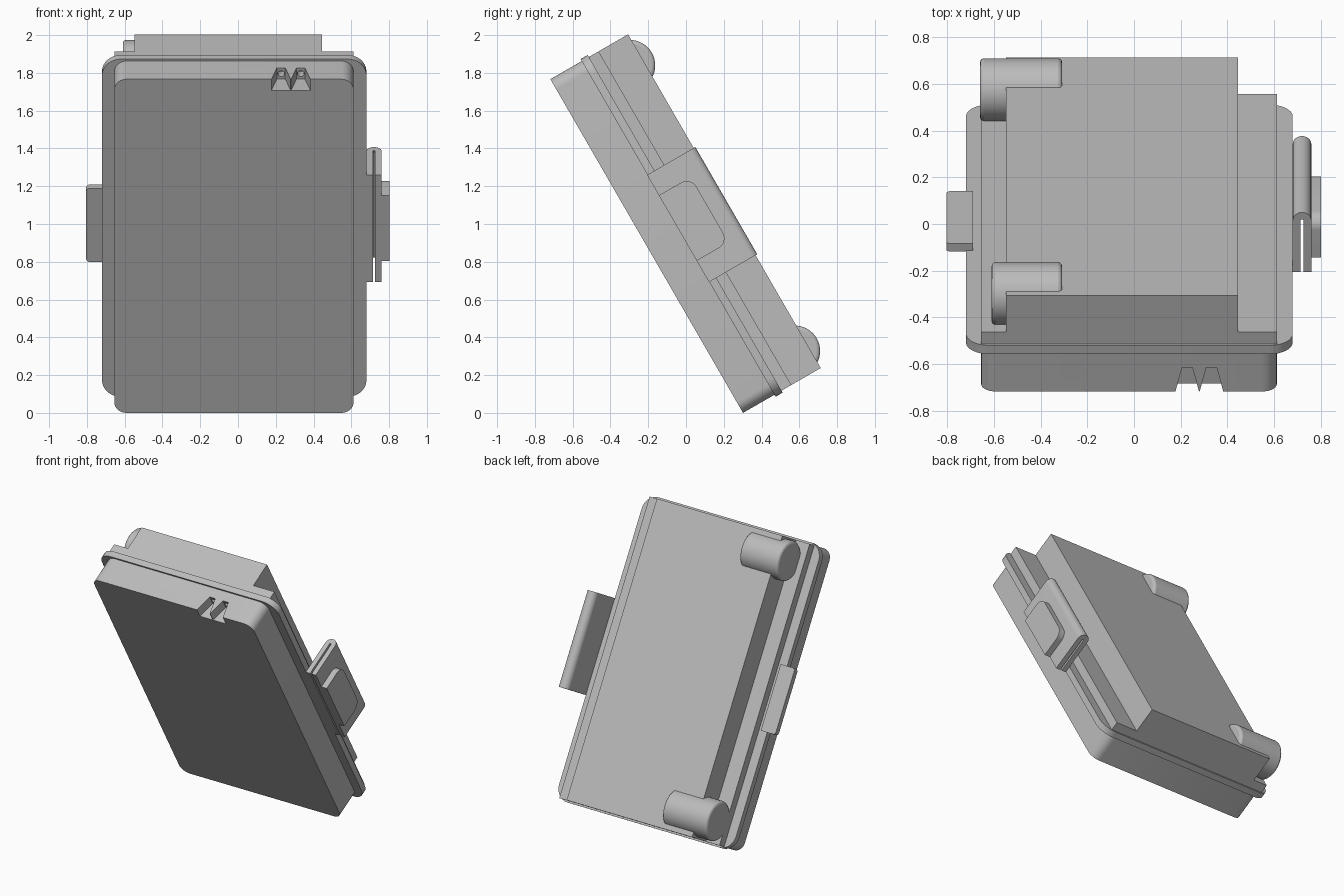
import bpy, bmesh, math
from mathutils import Matrix, Vector

if "Cube" in bpy.data.objects:
    bpy.data.objects.remove(bpy.data.objects["Cube"])

# Local axes: x across, y depth from the front face, z along the case length
TILT = Matrix.Translation((0, 0.302, 0)) @ Matrix.Rotation(math.radians(30), 4, 'X')
LENGTH = 2.04

grey = bpy.data.materials.new("light grey")
grey.use_nodes = True
COLOUR = (0.5, 0.5, 0.5, 1)
grey.diffuse_color = COLOUR
grey.node_tree.nodes["Principled BSDF"].inputs["Base Color"].default_value = COLOUR


def extrude(name, points, axis, start, end, bevel=0):
    """Extrude a 2D outline; its coordinates fill the two axes other than axis."""
    def place(p, h):
        c = list(p)
        c.insert(axis, h)
        return Vector(c)
    bm = bmesh.new()
    face = bm.faces.new([bm.verts.new(place(p, start)) for p in points])
    result = bmesh.ops.extrude_face_region(bm, geom=[face])
    verts = [g for g in result["geom"] if isinstance(g, bmesh.types.BMVert)]
    bmesh.ops.translate(bm, verts=verts, vec=place((0, 0), end - start))
    bmesh.ops.recalc_face_normals(bm, faces=bm.faces)
    mesh = bpy.data.meshes.new(name)
    bm.to_mesh(mesh)
    bm.free()
    mesh.materials.append(grey)
    obj = bpy.data.objects.new(name, mesh)
    bpy.context.collection.objects.link(obj)
    obj.matrix_world = TILT
    if bevel:
        mod = obj.modifiers.new("soft_edges", 'BEVEL')
        mod.width = bevel
        mod.segments = 3
        mod.angle_limit = math.radians(40)
    return obj


def arc(cx, cy, r, a0, a1, steps=8):
    angles = [math.radians(a0 + (a1 - a0) * i / steps) for i in range(steps + 1)]
    return [(cx + r * math.cos(a), cy + r * math.sin(a)) for a in angles]


def rect(x0, x1, y0, y1, radii=(0, 0, 0, 0)):
    """Rectangle with a radius per corner, counterclockwise from upper right."""
    points = []
    corners = ((x1, y1, -1, -1), (x0, y1, 1, -1), (x0, y0, 1, 1), (x1, y0, -1, 1))
    for i, ((x, y, sx, sy), r) in enumerate(zip(corners, radii)):
        points += arc(x + sx * r, y + sy * r, r, 90 * i, 90 * i + 90) if r else [(x, y)]
    return points


def cut(obj, cutter):
    mod = obj.modifiers.new("cut", 'BOOLEAN')
    mod.operation = 'DIFFERENCE'
    mod.solver = 'EXACT'
    mod.object = cutter
    bpy.context.view_layer.update()
    bpy.ops.object.select_all(action='DESELECT')
    bpy.context.view_layer.objects.active = obj
    obj.select_set(True)
    bpy.ops.object.modifier_apply(modifier=mod.name)
    bpy.data.objects.remove(cutter)


parts = []

# Front tray with two flared notches, each with a small hole in its back wall
tray = extrude("front_tray", rect(-0.655, 0.612, 0, LENGTH, [0.065] * 4), 1, 0, 0.2)
for cx in (0.228, 0.332):
    notch = [(cx - 0.053, -0.01), (cx + 0.053, -0.01), (cx + 0.022, 0.12), (cx - 0.022, 0.12)]
    cut(tray, extrude("notch_cutter", notch, 2, 1.972, 2.1))
    cut(tray, extrude("hole_cutter", arc(cx, 2.005, 0.018, 0, 345, 23), 1, 0.1, 0.17))
parts.append(tray)

# Flange between the tray and the back
parts.append(extrude("flange", rect(-0.72, 0.68, -0.012, LENGTH + 0.012, [0.1] * 4), 1, 0.192, 0.235))

# Back step and main back body
parts.append(extrude("back_step", rect(-0.655, 0.612, 0, LENGTH), 1, 0.225, 0.295))
parts.append(extrude("back_body", rect(-0.548, 0.445, 0, LENGTH), 1, 0.285, 0.475))

# Round grips at both ends of the back
for name, z, x0 in (("lower_grip", 0.147, -0.66), ("upper_grip", LENGTH - 0.147, -0.61)):
    circle = arc(0.4, z, 0.135, 0, 352.5, 47)
    parts.append(extrude(name, circle, 0, x0, -0.308, 0.018))

# Folded clip on one side: two leaves joined by a rounded fold
outer = arc(0.72, 0.445, 0.04, 0, 180, 12)
slot = arc(0.72, 0.445, 0.006, 180, 0, 6)
clip = [(0.76, 0.19)] + outer + [(0.68, 0.19), (0.714, 0.19)] + slot + [(0.726, 0.19)]
parts.append(extrude("side_clip", clip, 2, 0.69, 1.345))

# Raised pad on the clip, rounded toward the back
parts.append(extrude("clip_pad", rect(0.19, 0.385, 0.82, 1.22, (0.06, 0, 0, 0.06)), 0, 0.755, 0.802))

# Tab on the opposite side
parts.append(extrude("side_tab", rect(-0.804, -0.69, 0.79, 1.24, (0, 0.02, 0.02, 0)), 1, 0.23, 0.27))

# Smooth curved surfaces, keep edges sharp
bpy.ops.object.select_all(action='DESELECT')
for part in parts:
    part.select_set(True)
bpy.context.view_layer.objects.active = parts[0]
bpy.ops.object.shade_smooth_by_angle(angle=math.radians(30))
